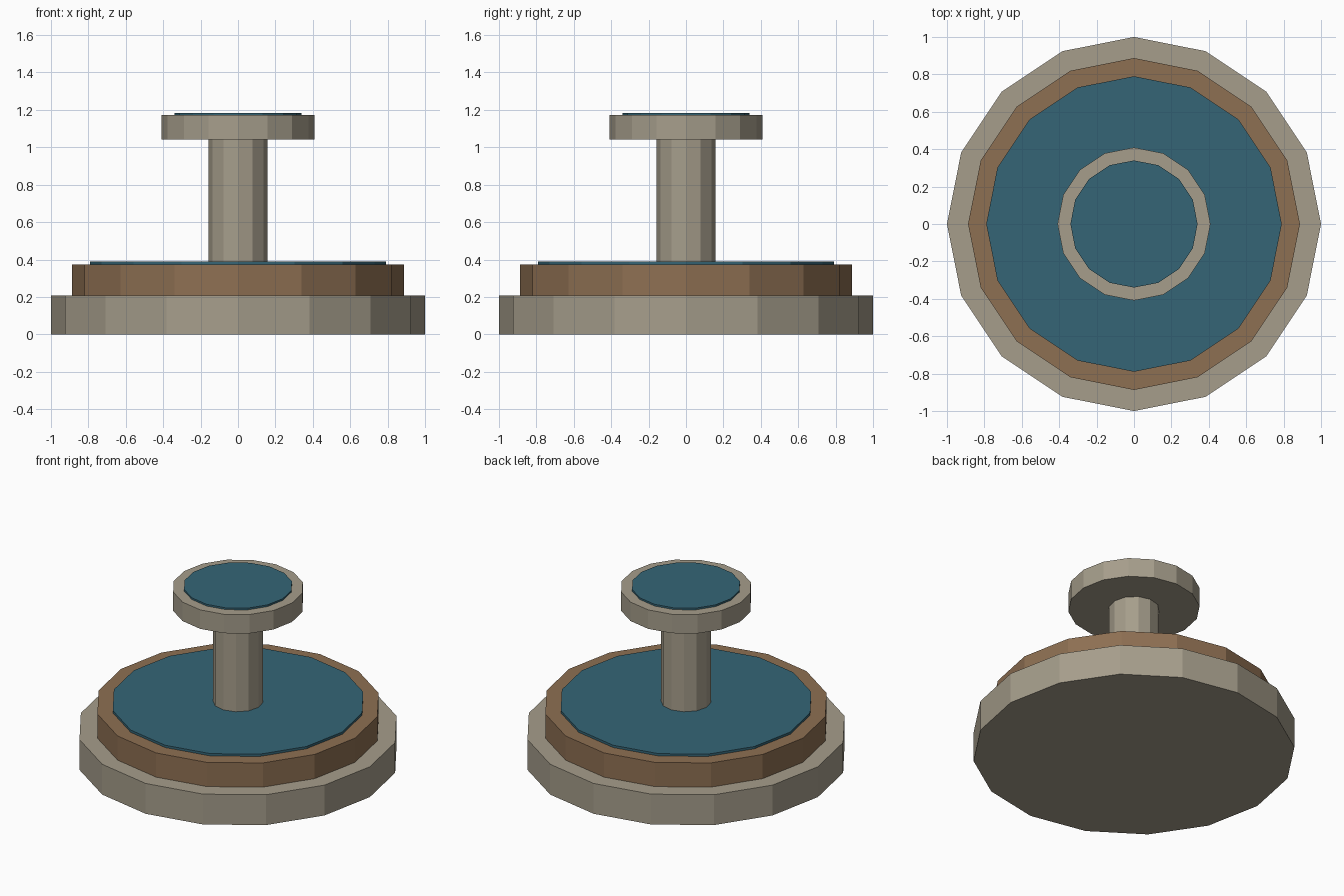
import bpy

if "Cube" in bpy.data.objects:
    bpy.data.objects.remove(bpy.data.objects["Cube"])


def material(name, color):
    mat = bpy.data.materials.new(name)
    mat.diffuse_color = (*color, 1)
    mat.use_nodes = True
    mat.node_tree.nodes["Principled BSDF"].inputs["Base Color"].default_value = mat.diffuse_color
    return mat


stone = material("stone", (0.38, 0.34, 0.26))
clay = material("clay", (0.27, 0.16, 0.085))
water = material("water", (0.035, 0.13, 0.18))


def drum(name, sides, radius, bottom, top, mat):
    """Upright flat-faced prism between two heights."""
    bpy.ops.mesh.primitive_cylinder_add(
        vertices=sides, radius=radius, depth=top - bottom,
        location=(0, 0, (bottom + top) / 2))
    obj = bpy.context.object
    obj.name = name
    obj.data.materials.append(mat)


# Stepped basin with its pool
drum("base_step", 16, 1.0, 0.0, 0.208, stone)
drum("basin_wall", 16, 0.887, 0.208, 0.374, clay)
drum("lower_water", 16, 0.79, 0.374, 0.39, water)

# Central column carrying the upper bowl and its pool
drum("column", 12, 0.157, 0.39, 1.042, stone)
drum("upper_bowl", 16, 0.409, 1.042, 1.172, stone)
drum("upper_water", 16, 0.34, 1.172, 1.184, water)
